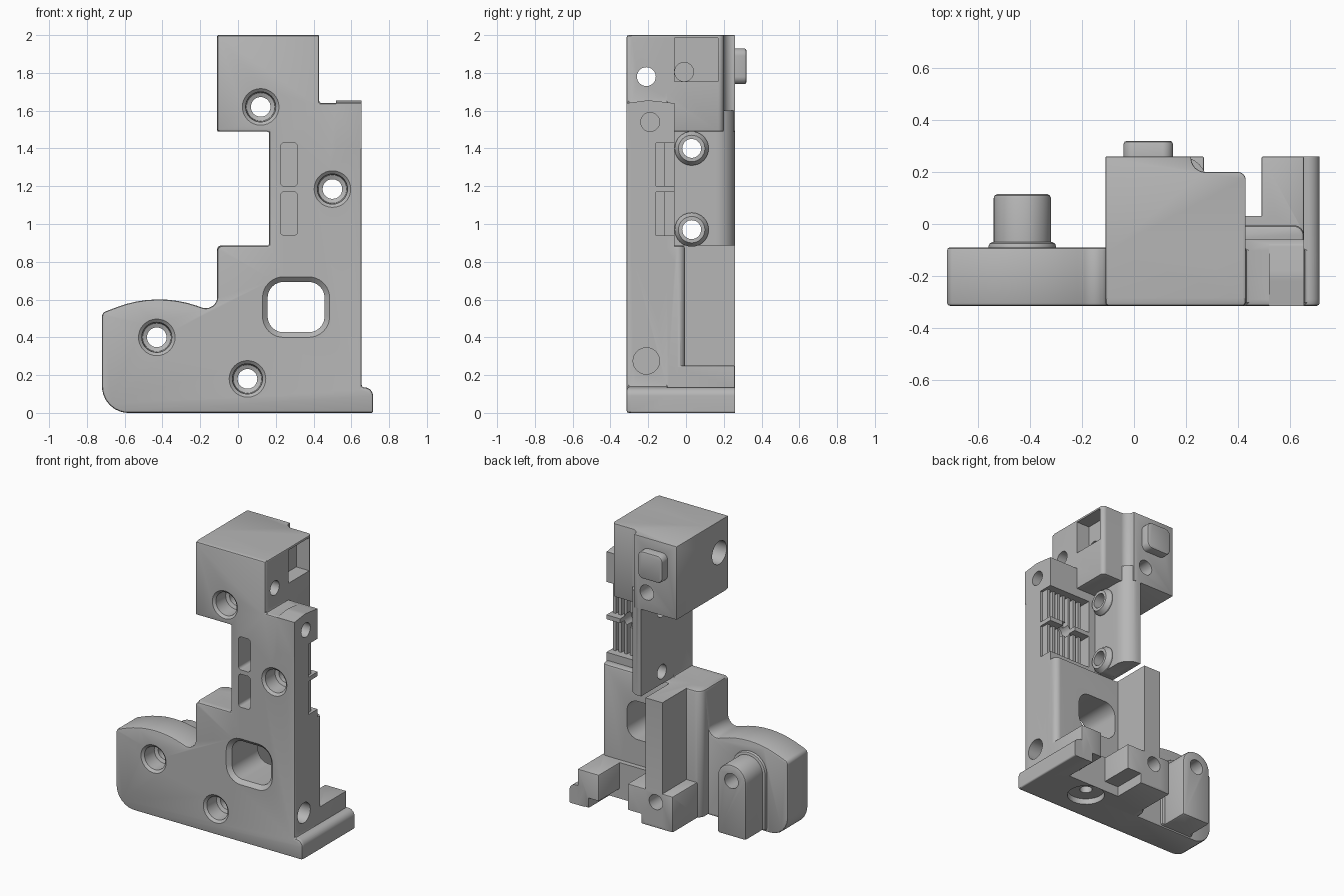
import bpy, bmesh, math
from mathutils import Vector

cube = bpy.data.objects.get("Cube")
if cube:
    bpy.data.objects.remove(cube, do_unlink=True)

tone = 0.47
colour = (tone, tone, tone, 1)
grey = bpy.data.materials.new("neutral_grey")
grey.use_nodes = True
grey.diffuse_color = colour
grey.node_tree.nodes["Principled BSDF"].inputs["Base Color"].default_value = colour

# Shared reference planes
front, back, inside = -0.315, 0.26, -0.29
head_left, head_right = -0.11, 0.43
neck_left, neck_right = 0.165, 0.28
wing_left, plate_right, lip_right = -0.72, 0.655, 0.715
top, head_bottom, plate_top, body_top = 2, 1.49, 1.64, 0.885
lip_top, foot_top = 0.135, 0.25
wing_back, body_back, plate_back = -0.09, -0.005, -0.06
beyond = 0.1


def apply_mod(obj, mod):
    with bpy.context.temp_override(object=obj, active_object=obj, selected_objects=[obj]):
        bpy.ops.object.modifier_apply(modifier=mod.name)


def rounded(points, steps=8):
    """Outline from corners given as (u, v) or (u, v, radius)."""
    outline = []
    for i, (u, v, *radius) in enumerate(points):
        corner = Vector((u, v))
        if not radius:
            outline.append(corner)
            continue
        before = (Vector(points[i - 1][:2]) - corner).normalized()
        after = (Vector(points[(i + 1) % len(points)][:2]) - corner).normalized()
        half = before.angle(after) / 2
        centre = corner + (before + after).normalized() * radius[0] / math.sin(half)
        reach = radius[0] / math.tan(half)
        start = corner + before * reach - centre
        end = corner + after * reach - centre
        for k in range(steps + 1):
            outline.append(centre + start.lerp(end, k / steps).normalized() * radius[0])
    return outline


def place(axis, u, v, w):
    return {"x": (w, u, v), "y": (u, w, v), "z": (u, v, w)}[axis]


def loft(name, axis, rings, bevel=0):
    """Solid through matching outlines, each given as (position, points)."""
    bm = bmesh.new()
    loops = [[bm.verts.new(place(axis, u, v, w)) for u, v in points] for w, points in rings]
    count = len(loops[0])
    bm.faces.new(loops[0])
    bm.faces.new(loops[-1])
    for low, high in zip(loops, loops[1:]):
        for i in range(count):
            j = (i + 1) % count
            bm.faces.new((low[i], low[j], high[j], high[i]))
    bmesh.ops.recalc_face_normals(bm, faces=bm.faces)
    mesh = bpy.data.meshes.new(name)
    bm.to_mesh(mesh)
    bm.free()
    mesh.materials.append(grey)
    obj = bpy.data.objects.new(name, mesh)
    bpy.context.collection.objects.link(obj)
    if bevel:
        mod = obj.modifiers.new("edge", "BEVEL")
        mod.width, mod.segments, mod.angle_limit = bevel, 2, math.radians(40)
        apply_mod(obj, mod)
    return obj


def prism(name, axis, points, low, high, bevel=0):
    outline = rounded(points)
    return loft(name, axis, [(low, outline), (high, outline)], bevel)


def rect(left, right, low, high, *radius):
    return [(left, low, *radius), (right, low, *radius), (right, high, *radius), (left, high, *radius)]


def box(name, x, y, z, bevel=0):
    return prism(name, "z", rect(*x, *y), *z, bevel)


def turned(name, axis, u, v, profile, sides=32):
    """Round solid along an axis from (position, radius) pairs."""
    angles = [k * math.tau / sides for k in range(sides)]
    return loft(name, axis, [(w, [(u + r * math.cos(a), v + r * math.sin(a)) for a in angles])
                             for w, r in profile])


def bore(name, axis, u, v, radius, low, high):
    return turned(name, axis, u, v, [(low, radius), (high, radius)])


def combine(other, operation):
    mod = body.modifiers.new("combine", "BOOLEAN")
    mod.operation, mod.solver, mod.object = operation, "EXACT", other
    apply_mod(body, mod)
    bpy.data.objects.remove(other, do_unlink=True)


def add(part):
    combine(part, "UNION")


def cut(cutter):
    combine(cutter, "DIFFERENCE")


# Front plate silhouette with the curved side wing
silhouette = [
    (head_left, top), (head_right, top), (head_right, plate_top), (plate_right, plate_top),
    (plate_right, lip_top), (lip_right, lip_top, 0.045), (lip_right, 0), (wing_left, 0, 0.14),
    (wing_left, 0.53, 0.03), (-0.43, 0.64, 0.62), (head_left, 0.53, 0.06), (head_left, body_top, 0.03),
    (neck_left, body_top), (neck_left, head_bottom), (head_left, head_bottom)]
body = prism("bracket_body", "y", silhouette, front, wing_back, 0.012)

# Thick lower body, upper plate and ear
lower = [(head_left, inside), (plate_right, inside),
         (plate_right, body_back, 0.04), (head_left, body_back, 0.05)]
add(prism("lower_body", "z", lower, 0, body_top, 0.015))
add(box("upper_plate", (neck_left, plate_right), (inside, plate_back), (0.8, plate_top)))
ear = [(front, 1.4), (plate_back, 1.4), (plate_back, plate_top, 0.03), (-0.2, 1.655, 0.15), (front, plate_top)]
add(prism("ear", "x", ear, 0.52, plate_right))

# Neck column with a rounded rear corner and two side bosses
neck = [(neck_left, inside), (neck_right, inside), (neck_right, back, 0.1), (neck_left, back)]
add(prism("neck_column", "z", neck, body_top, 1.6))
neck_holes = (0.97, 1.4)
for z in neck_holes:
    add(turned("side_boss", "x", 0.03, z, [(0.2, 0.09), (0.29, 0.09), (0.32, 0.07)]))

# Head block with a stepped back and a rounded button
head = [(head_left, inside), (head_right, inside), (head_right, 0.2, 0.03),
        (0.22, 0.2, 0.055), (0.22, back), (head_left, back)]
add(prism("head_block", "z", head, head_bottom, top, 0.008))
add(prism("head_button", "y", rect(-0.04, 0.15, 1.74, 1.93, 0.04), 0.22, 0.32, 0.012))

# Rear rib, feet and side lip
add(box("rear_rib", (0, 0.13), (-0.1, back), (0.02, body_top)))
for name, left, right in (("rib_foot", -0.08, 0.27), ("corner_foot", 0.49, plate_right)):
    add(box(name, (left, right), (-0.1, back), (0, foot_top), 0.008))
add(box("foot_bridge", (0.2, 0.55), (-0.1, 0.03), (0, foot_top)))
lip = [(0.6, 0), (lip_right, 0, 0.01), (lip_right, lip_top, 0.045), (0.6, lip_top)]
add(prism("side_lip", "y", lip, inside, back))

# Screw boss on the wing, flared at its base
for name, half, end in (("wing_boss", 0.11, 0.115), ("wing_boss_flare", 0.13, -0.07)):
    left, right, crown = -0.43 - half, -0.43 + half, 0.4 + half
    arch = [(left, 0.012), (right, 0.012), (right, crown, half - 0.005), (left, crown, half - 0.005)]
    add(prism(name, "y", arch, -0.2, end, 0.015))

# Two toothed pockets behind the plate, with front windows
for low in (0.94, 1.2):
    high = low + 0.23
    cut(box("pocket", (0.33, plate_right + beyond), (-0.16, -0.02), (low, high)))
    cut(prism("window", "y", rect(0.225, 0.315, low, high, 0.02), front - beyond, -0.13))
    for i in range(7):
        x = 0.36 + i * 0.043
        add(box("tooth", (x, x + 0.02), (-0.18, -0.11), (low - 0.01, high + 0.01)))

# Large square opening with a front chamfer
rings = []
for y, inset in ((front - beyond, 0), (front, 0), (inside, 0.027), (beyond, 0.027)):
    square = rect(0.13 + inset, 0.485 - inset, 0.4 + inset, 0.72 - inset, 0.11 - inset)
    rings.append((y, rounded(square)))
cut(loft("opening", "y", rings))

# Head side pocket, slot between the feet and recess underneath
cut(box("head_pocket", (0.33, head_right + beyond), (-0.06, 0.17), (1.755, 1.985)))
cut(box("foot_slot", (0.16, 0.57), (0.03, back + beyond), (-beyond, 0.07)))
cut(bore("under_recess", "z", 0.33, wing_back, 0.12, -beyond, 0.04))
cut(bore("under_hole", "z", 0.33, wing_back, 0.04, -beyond, 0.15))

# Holes running sideways
cut(bore("head_cross_hole", "x", -0.21, 1.78, 0.05, head_left - beyond, head_right + beyond))
cut(bore("head_cross_bore", "x", -0.21, 1.78, 0.08, head_left - beyond, 0))
cut(bore("ear_hole", "x", -0.19, 1.54, 0.05, 0.53, plate_right + beyond))
cut(bore("edge_hole", "x", -0.21, 0.275, 0.07, 0.55, plate_right + beyond))
cut(bore("pocket_hole", "x", -0.01, 1.805, 0.05, 0.2, 0.4))
for z in neck_holes:
    cut(bore("neck_hole", "x", 0.03, z, 0.05, 0, plate_right))

# Countersunk screw holes from the front
screw_profile = [(front - beyond, 0.097), (front, 0.097), (-0.3, 0.08),
                 (-0.2, 0.075), (-0.19, 0.052), (back + beyond, 0.052)]
for x, z in ((0.12, 1.62), (0.5, 1.185), (-0.43, 0.4), (0.05, 0.18)):
    cut(turned("screw_hole", "y", x, z, screw_profile))

# Smooth rounded surfaces, crisp edges
bpy.ops.object.select_all(action="DESELECT")
body.select_set(True)
bpy.context.view_layer.objects.active = body
bpy.ops.object.shade_smooth_by_angle(angle=math.radians(30))
